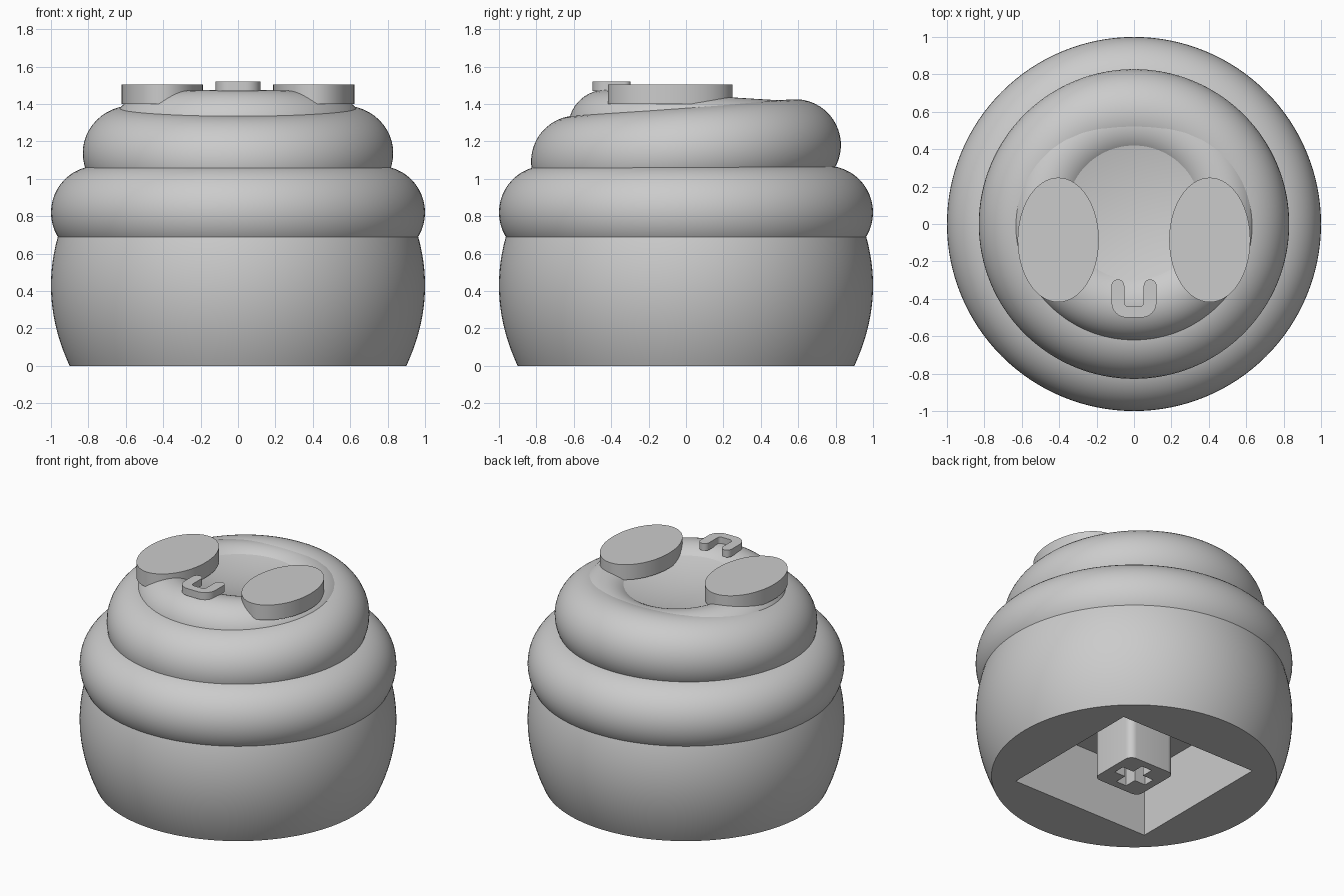
import bpy, bmesh
from math import sin, cos, pi, radians
from mathutils import Vector

old = bpy.data.objects.get("Cube")
if old:
    bpy.data.objects.remove(old)

grey = bpy.data.materials.new("plain grey")
grey.use_nodes = True
grey.diffuse_color = (0.6, 0.6, 0.6, 1)
grey.node_tree.nodes["Principled BSDF"].inputs["Base Color"].default_value = (0.6, 0.6, 0.6, 1)


def finish(bm, name, loc=(0, 0, 0), tilt=0):
    bmesh.ops.recalc_face_normals(bm, faces=bm.faces)
    mesh = bpy.data.meshes.new(name)
    bm.to_mesh(mesh)
    bm.free()
    mesh.materials.append(grey)
    ob = bpy.data.objects.new(name, mesh)
    bpy.context.collection.objects.link(ob)
    ob.location = loc
    ob.rotation_euler.x = radians(tilt)
    return ob


def smooth(ob):
    bpy.ops.object.select_all(action='DESELECT')
    ob.select_set(True)
    bpy.context.view_layer.objects.active = ob
    bpy.ops.object.shade_smooth_by_angle(angle=radians(35))


def lathe(name, profile, closed=False, loc=(0, 0, 0), tilt=0):
    """Revolve (radius, height) points around z."""
    bm = bmesh.new()
    vs = [bm.verts.new((r, 0, z)) for r, z in profile]
    es = [bm.edges.new(p) for p in zip(vs, vs[1:])]
    if closed:
        es.append(bm.edges.new((vs[-1], vs[0])))
    bmesh.ops.spin(bm, geom=vs + es, axis=(0, 0, 1), cent=(0, 0, 0),
                   angle=2 * pi, steps=128)
    bmesh.ops.remove_doubles(bm, verts=bm.verts, dist=1e-4)
    return finish(bm, name, loc, tilt)


def arc(cx, cy, rx, ry, a, b, n):
    steps = [radians(a + (b - a) * i / n) for i in range(n + 1)]
    return [(cx + rx * cos(t), cy + ry * sin(t)) for t in steps]


def ring(name, major, minor, loc, tilt=0):
    smooth(lathe(name, arc(major, 0, minor, minor, 0, 352.5, 47), True, loc, tilt))


def prism(name, outline, z0, z1):
    """Extrude a flat outline from z0 to z1."""
    bm = bmesh.new()
    face = bm.faces.new([bm.verts.new((x, y, z0)) for x, y in outline])
    top = bmesh.ops.extrude_face_region(bm, geom=[face])["geom"]
    bmesh.ops.translate(bm, vec=Vector((0, 0, z1 - z0)),
                        verts=[v for v in top if isinstance(v, bmesh.types.BMVert)])
    return finish(bm, name)


def cut(ob, cutter):
    mod = ob.modifiers.new("cut", 'BOOLEAN')
    mod.operation = 'DIFFERENCE'
    mod.solver = 'EXACT'
    mod.object = cutter
    bpy.context.view_layer.objects.active = ob
    bpy.ops.object.modifier_apply(modifier=mod.name)
    bpy.data.objects.remove(cutter)


def square(h):
    return [(-h, -h), (h, -h), (h, h), (-h, h)]


# Bulging base with a square socket underneath
heights = [0.74 * i / 24 for i in range(25)]
wall = [(1 - 0.54 * (z - 0.43) ** 2, z) for z in heights]
base = lathe("base", [(0, 0)] + wall + [(0, 0.74)])
cut(base, prism("socket_cutter", square(0.53), -0.2, 0.45))
smooth(base)

# Rounded stem with a cross-shaped slot
h, r = 0.13, 0.05
outline = []
for i, (sx, sy) in enumerate([(1, 1), (-1, 1), (-1, -1), (1, -1)]):
    outline += arc(sx * h, sy * h, r, r, 90 * i, 90 * i + 90, 6)
stem = prism("stem", outline, 0, 0.47)
a, w = 0.125, 0.04
cross = [(a, -w), (a, w), (w, w), (w, a), (-w, a), (-w, w),
         (-a, w), (-a, -w), (-w, -w), (-w, -a), (w, -a), (w, -w)]
cut(stem, prism("slot_cutter", cross, -0.1, 0.35))
smooth(stem)

# Stacked rolls, the upper two tilted against each other
ring("lower_roll", 0.75, 0.25, (0, 0, 0.82))
ring("middle_roll", 0.585, 0.245, (0, 0, 1.137), 4.3)
top_loc, top_tilt = (0, 0.05, 1.247), -3.5
ring("top_roll", 0.48, 0.2, top_loc, top_tilt)

# Shallow dish inside the top roll
dish = [(0.42 * i / 12, 0.12 + 0.04 * (0.42 * i / 12 / 0.36) ** 2) for i in range(13)]
smooth(lathe("dish", dish + [(0.42, 0), (0, 0)], False, top_loc, top_tilt))

# Oval eyes
for side, x in (("left", 0.405), ("right", -0.405)):
    smooth(prism(side + "_eye", arc(x, -0.085, 0.217, 0.333, 0, 354.375, 63), 1.40, 1.505))

# U-shaped mouth: right half of the outline, then mirrored
half = (arc(0.03, -0.42, 0.022, 0.022, -90, 0, 6)
        + arc(0.086, -0.33, 0.034, 0.034, 180, 0, 12)
        + arc(0.04, -0.42, 0.08, 0.08, 0, -90, 8))
mouth = half + [(-x, y) for x, y in reversed(half)]
smooth(prism("mouth", mouth, 1.47, 1.52))
